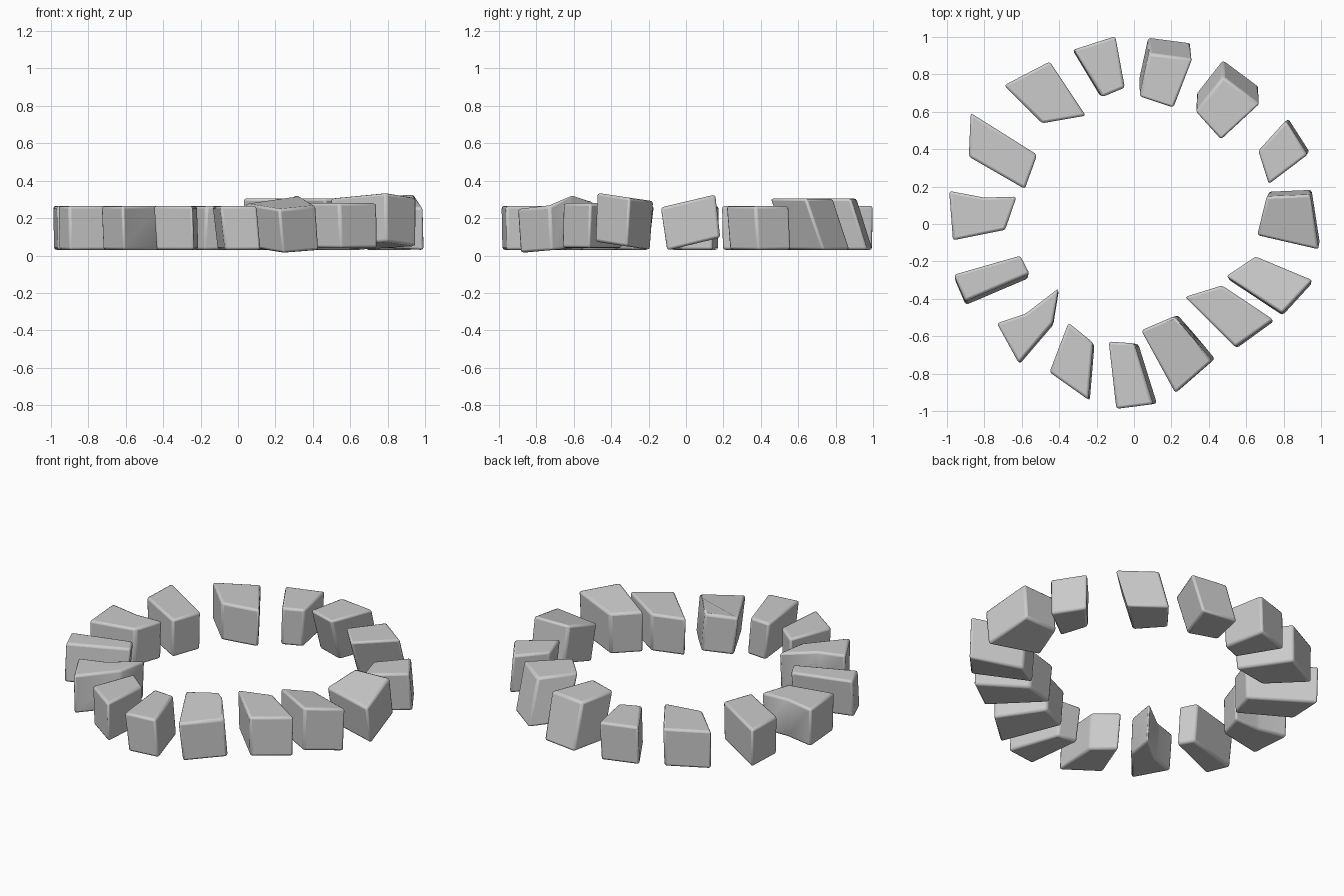
import bpy, bmesh
from mathutils import Vector

if "Cube" in bpy.data.objects:
    bpy.data.objects.remove(bpy.data.objects["Cube"])


def stone(side, corners, shift=(0, 0), z0=0.03, z1=0.265, tilt=(0, 0)):
    """Chunky rounded block: top outline, sideways shift of the base, heights, slope.
    A corner may carry a third value that lifts its top."""
    n = len(corners)
    c = sum((Vector(p[:2]) for p in corners), Vector((0, 0))) / n
    bm = bmesh.new()
    top, base = [], []
    for p in corners:
        d = Vector(p[:2]) - c
        slope = d.x * tilt[0] + d.y * tilt[1]
        lift = p[2] if len(p) > 2 else 0
        t = c + d * 1.015
        b = c + d * 0.99 + Vector(shift)
        top.append(bm.verts.new((t.x, t.y, z1 + slope + lift)))
        base.append(bm.verts.new((b.x, b.y, z0 + slope)))
    bm.faces.new(top)
    bm.faces.new(base[::-1])
    for i in range(n):
        j = (i + 1) % n
        bm.faces.new((top[i], base[i], base[j], top[j]))
    bmesh.ops.recalc_face_normals(bm, faces=bm.faces[:])
    me = bpy.data.meshes.new("stone_" + side)
    bm.to_mesh(me)
    bm.free()
    ob = bpy.data.objects.new("stone_" + side, me)
    bpy.context.collection.objects.link(ob)
    bev = ob.modifiers.new("worn_edges", "BEVEL")
    bev.width = 0.014
    bev.segments = 2
    bev.limit_method = "NONE"
    bpy.ops.object.select_all(action="DESELECT")
    ob.select_set(True)
    bpy.context.view_layer.objects.active = ob
    bpy.ops.object.shade_smooth_by_angle(angle=0.6)


# right and back right, leaning inwards
stone("right", [(.71, .145), (.94, .155), (.985, -.135), (.66, -.06)],
      (.01, .03), .065, .295, (0, .24))
stone("right_back", [(.81, .55), (.925, .37), (.72, .215), (.665, .39)], (.015, .015))
stone("back_right", [(.475, .785), (.67, .64), (.465, .45), (.33, .60)], (0, .095), .03, .305)
stone("back", [(.08, .91), (.31, .88), (.21, .62), (.03, .68)], (-.005, .09), .03, .305)

# back left and left
stone("back_narrow", [(-.10, 1.0), (-.05, .73), (-.17, .68), (-.32, .93)], (-.01, 0))
stone("back_left", [(-.45, .865), (-.26, .58), (-.49, .54), (-.69, .74)], (-.005, 0))
stone("left_back", [(-.87, .59), (-.52, .37), (-.585, .19), (-.88, .36)])
stone("left", [(-.985, .175), (-.80, .14), (-.63, .145), (-.69, -.03), (-.965, -.085)])
stone("left_front", [(-.61, -.17), (-.56, -.265), (-.90, -.41), (-.96, -.27)], (0, -.025))
stone("front_left_notched", [(-.405, -.345), (-.435, -.53), (-.615, -.74),
                             (-.73, -.53), (-.58, -.48)], (.005, -.01))

# front and front right
stone("front_left", [(-.35, -.53), (-.22, -.635), (-.245, -.935), (-.45, -.79)], (.01, -.01))
stone("front", [(-.135, -.63), (0, -.64), (.10, -.96), (-.095, -.985)], (.025, 0))
stone("front_humped", [(.215, -.495), (.315, -.61, .055), (.415, -.73), (.22, -.90),
                       (.04, -.57)], (.02, .01), .035, .27, (0, .09))
stone("front_right", [(.47, -.33), (.74, -.51), (.54, -.655), (.275, -.39)],
      (.01, -.01), .04, .28)
stone("right_front", [(.65, -.175), (.95, -.30), (.79, -.475), (.495, -.28)],
      (.005, -.015), .05, .31, (0, -.15))
